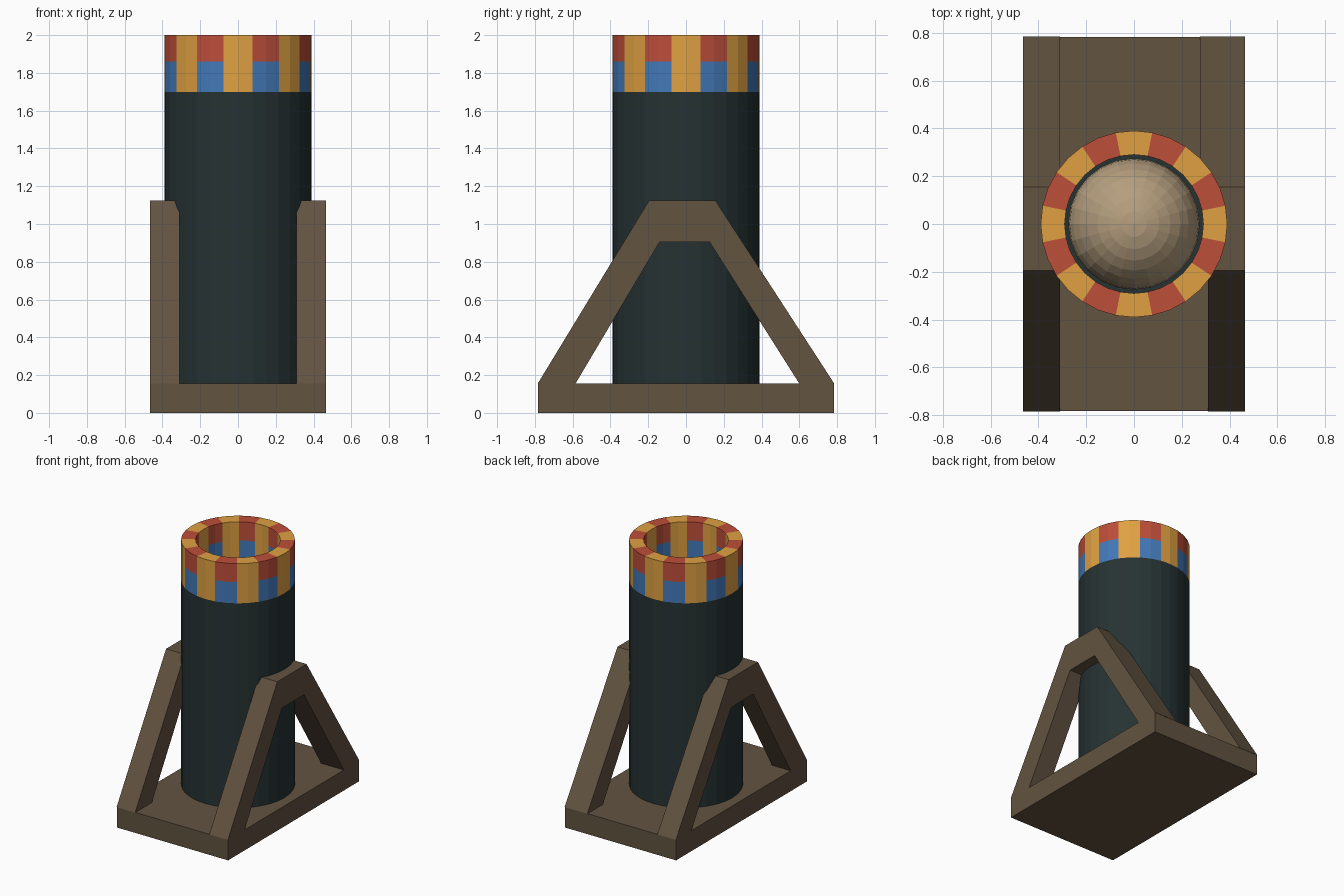
import bpy, bmesh, math

if "Cube" in bpy.data.objects:
    bpy.data.objects.remove(bpy.data.objects["Cube"])


def material(name, rgb):
    m = bpy.data.materials.new(name)
    lin = [((c / 255 + 0.055) / 1.055) ** 2.4 for c in rgb]
    m.diffuse_color = (*lin, 1)
    m.use_nodes = True
    m.node_tree.nodes["Principled BSDF"].inputs["Base Color"].default_value = m.diffuse_color
    return m


wood = material("brown wood", (98, 83, 65))
teal = material("dark teal", (38, 50, 51))
orange = material("orange", (224, 161, 66))
red = material("red", (189, 78, 58))
blue = material("blue", (67, 121, 184))
tan = material("tan", (180, 158, 126))


def finish(name, bm, mats):
    bmesh.ops.recalc_face_normals(bm, faces=bm.faces)
    me = bpy.data.meshes.new(name)
    bm.to_mesh(me)
    bm.free()
    for m in mats:
        me.materials.append(m)
    ob = bpy.data.objects.new(name, me)
    bpy.context.collection.objects.link(ob)
    return ob


# base board
bm = bmesh.new()
bmesh.ops.create_cube(bm, size=1)
for v in bm.verts:
    v.co = (v.co.x * 0.93, v.co.y * 1.565, (v.co.z + 0.5) * 0.155)
finish("base_board", bm, [wood])

# side frames: slanted legs and top bar, one on each side
outer = [(-0.785, 0.155), (-0.195, 1.125), (0.155, 1.125), (0.785, 0.155)]
inner = [(-0.585, 0.155), (-0.14, 0.905), (0.125, 0.905), (0.60, 0.155)]


def side_frame(name, side, x_front, x_back):
    bm = bmesh.new()

    def row(pts, x_of):
        return [bm.verts.new((side * x_of(y), y, z)) for y, z in pts]

    def near(y):
        return x_front if y < 0 else x_back

    def far(y):
        return 0.465
    oo, oi = row(outer, far), row(inner, far)
    io, ii = row(outer, near), row(inner, near)
    for i in range(3):
        for a, b in ((oo, oi), (oi, ii), (ii, io), (io, oo)):
            bm.faces.new((a[i], a[i + 1], b[i + 1], b[i]))
    for i in (0, 3):
        bm.faces.new((oo[i], oi[i], ii[i], io[i]))
    finish(name, bm, [wood])


side_frame("left_frame", -1, 0.31, 0.31)
side_frame("right_frame", 1, 0.31, 0.275)

# hollow tube with a checked band round the muzzle
N = 32
profile = [(0.39, 0.15), (0.39, 1.7), (0.39, 1.86), (0.39, 2.0),
           (0.29, 2.0), (0.29, 1.86), (0.29, 1.7), (0.29, 0.2)]
bm = bmesh.new()
rings = [[bm.verts.new((r * math.cos(math.tau * i / N), r * math.sin(math.tau * i / N), z))
          for i in range(N)] for r, z in profile]
for a, b in zip(rings, rings[1:]):
    for i in range(N):
        j = (i + 1) % N
        f = bm.faces.new((a[i], a[j], b[j], b[i]))
        z = f.calc_center_median().z
        if z > 1.7:
            stripe = ((i + 1) // 2) % 2 == 0
            f.material_index = 1 if stripe else (2 if z > 1.86 else 3)
bm.faces.new(rings[0])
bm.faces.new(rings[-1])
finish("tube", bm, [teal, orange, red, blue])

# ball resting inside the tube
bm = bmesh.new()
bmesh.ops.create_uvsphere(bm, u_segments=24, v_segments=16, radius=0.275)
bmesh.ops.translate(bm, verts=bm.verts, vec=(0, 0, 0.475))
finish("ball", bm, [tan])
